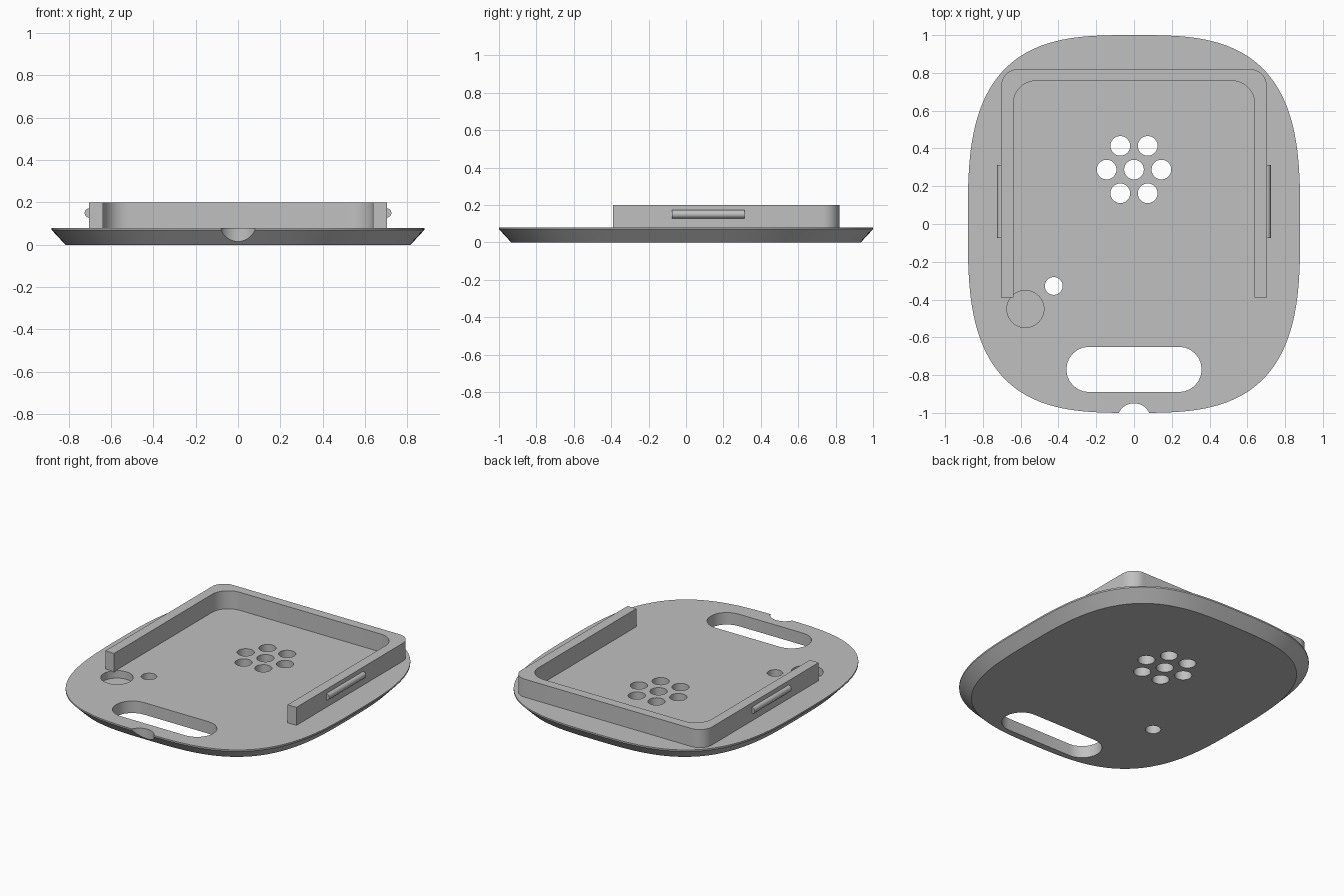
import bpy, bmesh
from math import sin, cos, pi, radians, copysign

old = bpy.data.objects.get("Cube")
if old:
    bpy.data.objects.remove(old)

GREY = (0.53, 0.53, 0.53, 1)
grey = bpy.data.materials.new("grey plastic")
grey.use_nodes = True
grey.diffuse_color = GREY
grey.node_tree.nodes["Principled BSDF"].inputs["Base Color"].default_value = GREY


def loft(bm, rings):
    """Skin equal rings of points and cap both ends."""
    loops = [[bm.verts.new(p) for p in ring] for ring in rings]
    n = len(loops[0])
    for a, b in zip(loops, loops[1:]):
        for i in range(n):
            j = (i + 1) % n
            bm.faces.new((a[i], a[j], b[j], b[i]))
    bm.faces.new(loops[0][::-1])
    bm.faces.new(loops[-1])


def prism(bm, outline, z0, z1):
    loft(bm, [[(x, y, z) for x, y in outline] for z in (z0, z1)])


def arc(cx, cy, r, start, end, steps=12):
    angles = [radians(start + (end - start) * i / steps) for i in range(steps + 1)]
    return [(cx + r * cos(a), cy + r * sin(a)) for a in angles]


def circle(cx, cy, r):
    return arc(cx, cy, r, 0, 360, 48)[:-1]


def make(name, bm):
    bmesh.ops.recalc_face_normals(bm, faces=bm.faces)
    mesh = bpy.data.meshes.new(name)
    bm.to_mesh(mesh)
    bm.free()
    mesh.materials.append(grey)
    ob = bpy.data.objects.new(name, mesh)
    bpy.context.collection.objects.link(ob)
    return ob


def select_only(ob):
    bpy.ops.object.select_all(action='DESELECT')
    ob.select_set(True)
    bpy.context.view_layer.objects.active = ob


def smooth(ob):
    select_only(ob)
    bpy.ops.object.shade_smooth_by_angle(angle=radians(30))


def plate_ring(rx, ry, z, power=3.1, n=160):
    """Rounded, bulging rectangle."""
    ring = []
    for i in range(n):
        c, s = cos(2 * pi * i / n), sin(2 * pi * i / n)
        ring.append((rx * copysign(abs(c) ** (2 / power), c),
                     ry * copysign(abs(s) ** (2 / power), s), z))
    return ring


# Base plate with a bevelled underside and thin lip
bm = bmesh.new()
loft(bm, [plate_ring(0.815, 0.935, 0), plate_ring(0.88, 1, 0.07), plate_ring(0.88, 1, 0.08)])
plate = make("base_plate", bm)

# Openings: vent cluster, small hole, handle slot, edge notch, blind round recess
bm = bmesh.new()
vents = [(0, 0.288)] + [(0.145 * cos(k * pi / 3), 0.288 + 0.145 * sin(k * pi / 3)) for k in range(6)]
for x, y in vents:
    prism(bm, circle(x, y, 0.052), -0.1, 0.3)
prism(bm, circle(-0.425, -0.328, 0.047), -0.1, 0.3)
prism(bm, arc(0.238, -0.77, 0.12, -90, 90) + arc(-0.238, -0.77, 0.12, 90, 270), -0.1, 0.3)
prism(bm, circle(0, -1.038, 0.089), -0.1, 0.3)
prism(bm, circle(-0.575, -0.45, 0.098), 0.03, 0.3)
cutter = make("opening_cutter", bm)
cutter.hide_render = True

cut = plate.modifiers.new("openings", 'BOOLEAN')
cut.operation = 'DIFFERENCE'
cut.solver = 'EXACT'
cut.object = cutter
select_only(plate)
bpy.ops.object.modifier_apply(modifier=cut.name)
bpy.data.objects.remove(cutter)
smooth(plate)

# U-shaped wall, open towards the front
front, back = -0.39, 0.82
outer = ([(0.703, front)] + arc(0.613, back - 0.09, 0.09, 0, 90)
         + arc(-0.613, back - 0.09, 0.09, 90, 180) + [(-0.703, front)])
inner = ([(-0.638, front)] + arc(-0.518, 0.638, 0.12, 180, 90)
         + arc(0.518, 0.638, 0.12, 90, 0) + [(0.638, front)])
bm = bmesh.new()
prism(bm, outer + inner, 0.075, 0.2)
smooth(make("surround_wall", bm))

# Rounded snap ribs on both sides of the wall
for side, name in ((1, "left_snap_rib"), (-1, "right_snap_rib")):
    profile = arc(side * 0.702, 0.15, 0.022, 0, 360, 24)[:-1]
    bm = bmesh.new()
    loft(bm, [[(x, y, z) for x, z in profile] for y in (-0.075, 0.312)])
    smooth(make(name, bm))
